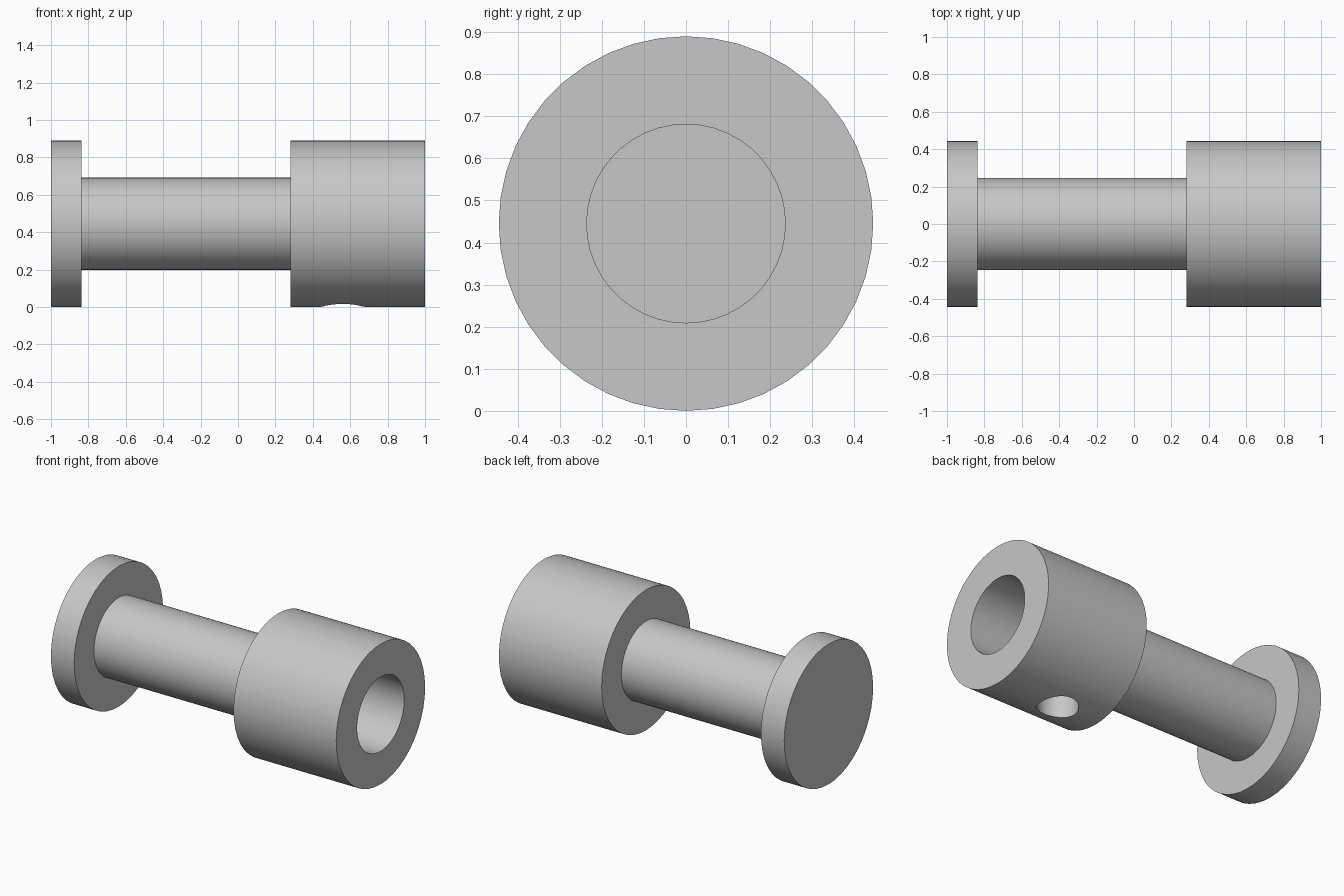
import bpy, bmesh, math
from mathutils import Matrix

cube = bpy.data.objects.get("Cube")
if cube:
    bpy.data.objects.remove(cube, do_unlink=True)

RADIUS = 0.445      # flange and socket
SHAFT_R = 0.247
BORE_R = 0.236
SIDES = 44

metal = bpy.data.materials.new("plain grey")
grey = (0.57, 0.57, 0.57, 1)
metal.diffuse_color = grey
metal.use_nodes = True
metal.node_tree.nodes["Principled BSDF"].inputs["Base Color"].default_value = grey


def finish(bm, name):
    mesh = bpy.data.meshes.new(name)
    bm.to_mesh(mesh)
    bm.free()
    mesh.materials.append(metal)
    obj = bpy.data.objects.new(name, mesh)
    bpy.context.collection.objects.link(obj)
    return obj


def lathe(name, profile):
    """Turn (x, radius) points about the horizontal axis and cap both ends."""
    bm = bmesh.new()
    rings = []
    for x, r in profile:
        angles = [math.tau * i / SIDES for i in range(SIDES)]
        rings.append([bm.verts.new((x, r * math.sin(a), RADIUS + r * math.cos(a)))
                      for a in angles])
    for a, b in zip(rings, rings[1:]):
        for i in range(SIDES):
            j = (i + 1) % SIDES
            bm.faces.new((a[i], a[j], b[j], b[i]))
    bm.faces.new(rings[0])
    bm.faces.new(rings[-1])
    bmesh.ops.recalc_face_normals(bm, faces=bm.faces)
    return finish(bm, name)


# Flange, shaft and bored socket turned as one piece
spool = lathe("flanged_shaft_with_socket", [
    (-1, RADIUS), (-0.837, RADIUS),
    (-0.837, SHAFT_R), (0.28, SHAFT_R),
    (0.28, RADIUS), (1, RADIUS),
    (1, BORE_R), (0.3, BORE_R),
])

# Set-screw hole drilled through the underside of the socket into the bore
bm = bmesh.new()
bmesh.ops.create_cone(bm, cap_ends=True, segments=32, radius1=0.118, radius2=0.118,
                      depth=0.6, matrix=Matrix.Translation((0.56, 0, 0.1)))
drill = finish(bm, "screw_hole_cutter")
drill.hide_render = True

cut = spool.modifiers.new("screw_hole", "BOOLEAN")
cut.operation = "DIFFERENCE"
cut.solver = "EXACT"
cut.object = drill

bpy.ops.object.select_all(action="DESELECT")
spool.select_set(True)
bpy.context.view_layer.objects.active = spool
bpy.ops.object.modifier_apply(modifier=cut.name)
bpy.data.objects.remove(drill, do_unlink=True)
bpy.ops.object.shade_smooth_by_angle(angle=math.radians(30))
